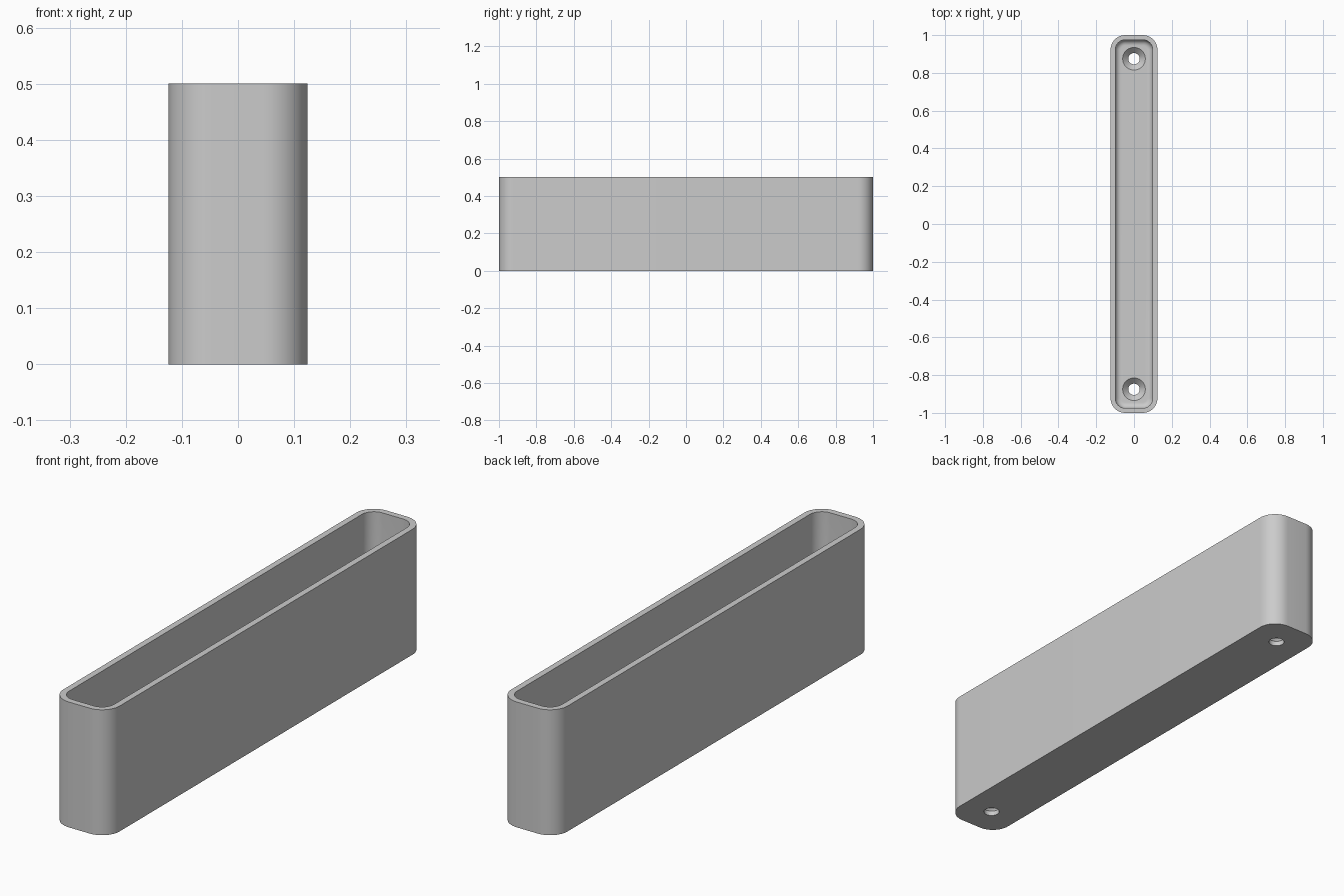
import bpy, bmesh, math

if "Cube" in bpy.data.objects:
    bpy.data.objects.remove(bpy.data.objects["Cube"])

W, L, H = 0.248, 2.0, 0.5        # outer size
R, WALL, FLOOR, FILLET = 0.078, 0.025, 0.05, 0.03
SEG = 12

grey = bpy.data.materials.new("plain grey")
grey.diffuse_color = (0.6, 0.6, 0.6, 1)
grey.use_nodes = True
grey.node_tree.nodes["Principled BSDF"].inputs["Base Color"].default_value = grey.diffuse_color


def rounded_ring(bm, inset, z):
    """Rounded rectangle loop, shrunk by inset, at height z."""
    r = R - inset
    cx, cy = W / 2 - R, L / 2 - R
    ring = []
    for k, (sx, sy) in enumerate([(1, 1), (-1, 1), (-1, -1), (1, -1)]):
        for i in range(SEG + 1):
            a = math.pi / 2 * (k + i / SEG)
            ring.append(bm.verts.new((sx * cx + r * math.cos(a), sy * cy + r * math.sin(a), z)))
    return ring


def circle_ring(bm, r, z, y, n=40):
    return [bm.verts.new((r * math.cos(2 * math.pi * i / n),
                          y + r * math.sin(2 * math.pi * i / n), z)) for i in range(n)]


def skin(bm, rings):
    """Join successive loops and cap both ends."""
    for a, b in zip(rings, rings[1:]):
        n = len(a)
        for i in range(n):
            j = (i + 1) % n
            bm.faces.new((a[i], a[j], b[j], b[i]))
    bm.faces.new(rings[0][::-1])
    bm.faces.new(rings[-1])
    bmesh.ops.recalc_face_normals(bm, faces=bm.faces)


def make_object(name, bm):
    mesh = bpy.data.meshes.new(name)
    bm.to_mesh(mesh)
    bm.free()
    mesh.materials.append(grey)
    ob = bpy.data.objects.new(name, mesh)
    bpy.context.collection.objects.link(ob)
    return ob


# Tray shell: outer wall, rim, inner wall, filleted floor
bm = bmesh.new()
profile = [(0, 0), (0, H), (WALL, H)]
for i in range(9):
    a = math.pi / 2 * i / 8
    profile.append((WALL + FILLET * (1 - math.cos(a)), FLOOR + FILLET * (1 - math.sin(a))))
skin(bm, [rounded_ring(bm, inset, z) for inset, z in profile])
tray = make_object("tray", bm)

# Countersunk screw hole cutters, one at each end of the floor
bm = bmesh.new()
for y in (-0.875, 0.875):
    skin(bm, [circle_ring(bm, r, z, y) for r, z in
              [(0.03, -0.05), (0.03, 0.02), (0.06, FLOOR), (0.06, 0.1)]])
cutter = make_object("screw_hole_cutter", bm)
cutter.hide_render = True
cutter.hide_viewport = True

# Cut the holes, then smooth the rounded surfaces
cut = tray.modifiers.new("screw holes", 'BOOLEAN')
cut.object = cutter
cut.operation = 'DIFFERENCE'
cut.solver = 'EXACT'
bpy.context.view_layer.objects.active = tray
tray.select_set(True)
bpy.ops.object.modifier_apply(modifier=cut.name)
bpy.data.objects.remove(cutter)
bpy.ops.object.shade_smooth_by_angle(angle=math.radians(30))
